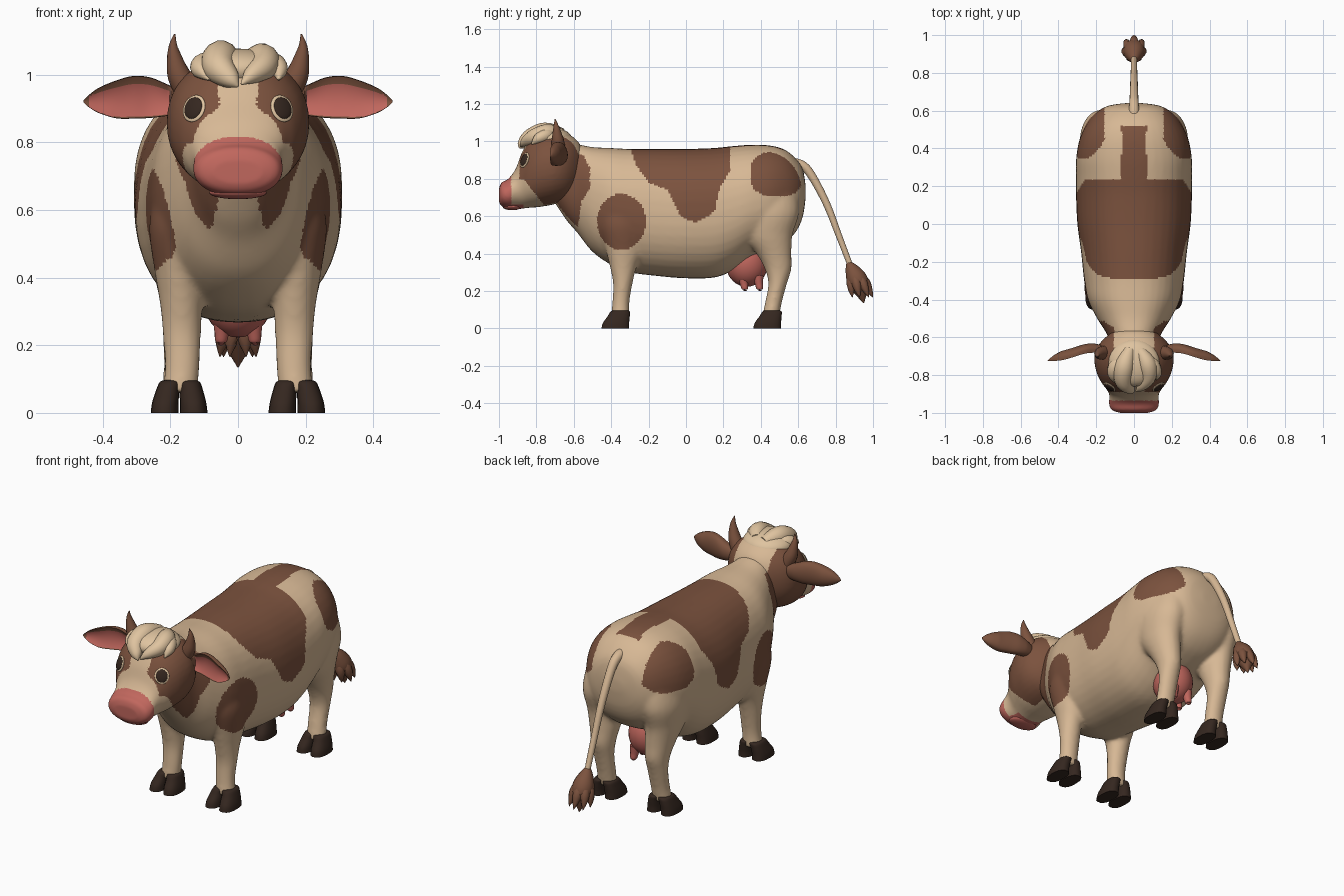
import bpy, bmesh, math
from mathutils import Vector, Matrix
from mathutils.bvhtree import BVHTree

if "Cube" in bpy.data.objects:
    bpy.data.objects.remove(bpy.data.objects["Cube"])

def material(name, rgb):
    m = bpy.data.materials.new(name)
    m.diffuse_color = (*rgb, 1)
    m.use_nodes = True
    m.node_tree.nodes["Principled BSDF"].inputs["Base Color"].default_value = m.diffuse_color
    return m

CREAM = material("cream_hide", (0.68, 0.48, 0.30))
BROWN = material("brown_hide", (0.20, 0.085, 0.048))
PINK = material("pink_skin", (0.53, 0.135, 0.11))
DARK = material("dark_hoof", (0.035, 0.02, 0.014))
HAIR = material("pale_hair", (0.74, 0.55, 0.35))

def smooth_rows(rows, k=6):
    """Catmull-Rom interpolation of tuples."""
    out = []
    for i in range(len(rows) - 1):
        a, b, c, d = (rows[min(max(j, 0), len(rows) - 1)] for j in range(i - 1, i + 3))
        for s in range(k):
            t = s / k
            out.append([q + 0.5 * t * (r - p + t * (2*p - 5*q + 4*r - w + t * (3*(q - r) + w - p)))
                        for p, q, r, w in zip(a, b, c, d)])
    return out + [list(rows[-1])]

def loft(bm, rings, n=24, power=2.0):
    """Skin rings of (centre, u, v) with superelliptic sections."""
    def sp(v):
        return math.copysign(abs(v) ** (2 / power), v)
    loops = []
    for c, u, v in rings:
        loops.append([bm.verts.new(c + u * sp(math.cos(a)) + v * sp(math.sin(a)))
                      for a in (2 * math.pi * i / n for i in range(n))])
    for p, q in zip(loops, loops[1:]):
        for i in range(n):
            j = (i + 1) % n
            bm.faces.new((p[i], p[j], q[j], q[i]))
    bm.faces.new(loops[0][::-1])
    bm.faces.new(loops[-1])

def tube(bm, rows, n=14, k=5):
    """Round tube through (x, y, z, radius)."""
    rows = smooth_rows(rows, k)
    pts = [Vector(r[:3]) for r in rows]
    rings = []
    for i, r in enumerate(rows):
        d = pts[min(i + 1, len(pts) - 1)] - pts[max(i - 1, 0)]
        q = d.to_track_quat('Z', 'Y')
        rad = max(r[3], 0.001)
        rings.append((pts[i], q @ Vector((rad, 0, 0)), q @ Vector((0, rad, 0))))
    loft(bm, rings, n)

def ball(bm, c, s, rot=None):
    m = Matrix.Translation(c) @ (rot or Matrix()) @ Matrix.Diagonal((*s, 1))
    bmesh.ops.create_uvsphere(bm, u_segments=28, v_segments=18, radius=1, matrix=m)

def along_y(bm, rows, power):
    loft(bm, [(Vector((0, y, (b + t) / 2)), Vector((w, 0, 0)), Vector((0, 0, max(t - b, .002) / 2)))
              for y, b, t, w in smooth_rows(rows)], 40, power)

def along_z(bm, rows, side, n=24, power=2.0):
    loft(bm, [(Vector((side * x, y, z)), Vector((rx, 0, 0)), Vector((0, ry, 0)))
              for z, x, y, rx, ry in smooth_rows(rows)], n, power)

def finish(name, bm, mats, rule=None, voxel=0, angle=50):
    bmesh.ops.recalc_face_normals(bm, faces=bm.faces)
    me = bpy.data.meshes.new(name)
    bm.to_mesh(me)
    bm.free()
    ob = bpy.data.objects.new(name, me)
    bpy.context.collection.objects.link(ob)
    if voxel:  # blend overlapping volumes into one skin
        m = ob.modifiers.new("blend", 'REMESH')
        m.mode, m.voxel_size = 'VOXEL', voxel
        s = ob.modifiers.new("soften", 'SMOOTH')
        s.factor, s.iterations = 0.5, 8
        dg = bpy.context.evaluated_depsgraph_get()
        me = bpy.data.meshes.new_from_object(ob.evaluated_get(dg))
        ob.modifiers.clear()
        ob.data = me
    me.materials.clear()
    for m in mats:
        me.materials.append(m)
    if rule:
        for p in me.polygons:
            p.material_index = int(rule(p.center, p.normal))
    bpy.ops.object.select_all(action='DESELECT')
    bpy.context.view_layer.objects.active = ob
    ob.select_set(True)
    bpy.ops.object.shade_smooth_by_angle(angle=math.radians(angle))
    return ob

def lerp(pts, t):
    for (a, va), (b, vb) in zip(pts, pts[1:]):
        if a <= t <= b:
            return va + (vb - va) * (t - a) / (b - a)
    return pts[0][1] if t < pts[0][0] else pts[-1][1]

# Torso, neck and legs as one blended skin
bm = bmesh.new()
along_y(bm, [(-.72, .70, .98, .09), (-.64, .58, .99, .125), (-.58, .51, .985, .145), (-.50, .41, .97, .195),
             (-.40, .34, .965, .245), (-.30, .30, .96, .264), (-.15, .28, .96, .28), (0, .268, .96, .30),
             (.15, .272, .965, .307), (.25, .31, .975, .308), (.35, .38, .982, .306), (.45, .42, .978, .288),
             (.53, .46, .955, .25), (.59, .52, .905, .20), (.625, .60, .85, .14), (.64, .70, .76, .05)], 2.25)
FRONT = [(.06, .172, -.352, .052, .050), (.14, .165, -.348, .052, .046), (.24, .166, -.338, .057, .052),
         (.33, .168, -.335, .064, .072), (.42, .172, -.33, .075, .10), (.55, .175, -.34, .088, .12),
         (.66, .17, -.34, .07, .10)]
HIND = [(.06, .172, .452, .052, .046), (.14, .168, .468, .052, .045), (.24, .168, .49, .055, .050),
        (.32, .168, .492, .062, .072), (.40, .172, .47, .075, .094), (.50, .18, .435, .092, .135),
        (.62, .175, .44, .112, .165), (.75, .16, .45, .10, .14)]
for side in (-1, 1):
    along_z(bm, FRONT, side)
    along_z(bm, HIND, side)

SADDLE = [(-.30, .97), (-.27, .88), (-.20, .78), (-.10, .74), (-.03, .60), (.05, .565),
          (.15, .62), (.18, .75), (.235, .84), (.24, .98)]
NECK = [(.49, -.60), (.56, -.575), (.68, -.56), (.75, -.515), (.86, -.515), (.93, -.55), (1, -.57)]

def body_patch(c, n):
    x, y, z = abs(c.x), c.y, c.z
    shoulder = ((y + .345) / .13) ** 2 + ((z - .57) / .15) ** 2 < 1 and x > .15
    saddle = -.295 < y < .235 and z > lerp(SADDLE, y)
    strip = .2 < y < .52 and z > .85 and x < .057 + .015 * abs(math.cos(y * 11))
    hip = abs((y - .485) / .142) ** 2.6 + abs((z - .825) / .12) ** 2.6 < 1 and x > .155
    neck = y < lerp(NECK, z) and z > .49 and x > (.105 if z > .85 else .045 + .25 * max(0, .68 - z))
    return shoulder or saddle or strip or hip or neck

finish("body", bm, [CREAM, BROWN], body_patch, .011)

# Head with muzzle
bm = bmesh.new()
along_y(bm, [(-1.0, .675, .75, .075), (-.985, .652, .782, .118), (-.95, .64, .80, .133), (-.91, .638, .855, .130),
             (-.88, .64, .935, .142), (-.84, .645, 1.0, .172), (-.78, .65, 1.04, .200), (-.70, .665, 1.055, .210),
             (-.63, .69, 1.04, .180), (-.57, .75, .99, .11), (-.55, .82, .92, .04)], 2.15)

def head_patch(c, n):
    x, y, z = abs(c.x), c.y, c.z
    if y < -.935 or (z < .662 and y < -.865):
        return 2
    stripe = lerp([(.64, .05), (.70, .07), (.78, .11), (.84, .075), (.90, .055), (1.0, .06)], z)
    if y > -.66:
        stripe = .105 if z > .85 else .05
    front = -.89 if z > .8 else -.87 + (.8 - z) * .8
    return x > stripe and y > front

head = finish("head", bm, [CREAM, BROWN, PINK], head_patch, .008)
tree = BVHTree.FromPolygons([v.co for v in head.data.vertices], [p.vertices[:] for p in head.data.polygons])

# Lower lip
bm = bmesh.new()
ball(bm, (0, -.93, .651), (.085, .05, .019))
finish("lower_lip", bm, [PINK])

for side, tag in ((-1, "left"), (1, "right")):
    # Eye: pale rim plate with a dark centre
    loc, nor, _, _ = tree.ray_cast(Vector((side * .13, -2, .90)), Vector((0, 1, 0)))
    rot = nor.to_track_quat('Z', 'Y').to_matrix().to_4x4()
    bm = bmesh.new()
    ball(bm, loc, (.038, .042, .008), rot)
    finish("eye_rim_" + tag, bm, [HAIR])
    bm = bmesh.new()
    ball(bm, loc + nor * .004, (.030, .034, .009), rot)
    finish("eye_" + tag, bm, [DARK])

    # Horn
    bm = bmesh.new()
    tube(bm, [(side * .15, -.68, .95, .038), (side * .175, -.685, 1.0, .034), (side * .187, -.69, 1.045, .024),
              (side * .192, -.695, 1.085, .013), (side * .187, -.70, 1.12, .002)])
    finish("horn_" + tag, bm, [BROWN])

    # Ear: leaf loft with a hollowed front
    EAR = [(.17, -.665, .92, .035), (.21, -.665, .925, .047), (.26, -.67, .932, .060), (.31, -.685, .933, .063),
           (.36, -.70, .927, .056), (.41, -.712, .924, .038), (.44, -.72, .922, .019), (.457, -.725, .921, .003)]
    bm = bmesh.new()
    rows = smooth_rows(EAR)
    loft(bm, [(Vector((side * x, y, z)), Vector((0, 0, h)), Vector((0, -.034 * min(1, h / .05), 0)))
              for x, y, z, h in rows], 28)
    for v in bm.verts:
        x, y, z, h = min(rows, key=lambda r: abs(r[0] - abs(v.co.x)))
        if v.co.y < y - .001 and abs(v.co.x) > .2:
            v.co.y = y - .034 * min(1, h / .05) * (abs(v.co.z - z) / max(h, .003)) ** 2 * .5

    def ear_patch(c, n):
        x, y, z, h = min(rows, key=lambda r: abs(r[0] - abs(c.x)))
        return c.y < y + .002 and -.92 < (c.z - z) / h < .66 and .2 < abs(c.x) < .44
    finish("ear_" + tag, bm, [BROWN, PINK], ear_patch, angle=70)

    # Hooves: two toes on every foot
    for leg, y0 in (("front", 0), ("hind", .812)):
        bm = bmesh.new()
        for inner in (-1, 1):
            along_z(bm, [(0, .174 + inner * .043, -.378 + y0, .041, .075),
                         (.03, .174 + inner * .041, -.374 + y0, .039, .071),
                         (.065, .173 + inner * .035, -.36 + y0, .035, .060),
                         (.09, .172 + inner * .028, -.352 + y0, .032, .052),
                         (.097, .172 + inner * .024, -.35 + y0, .022, .036)], side, 18, 2.4)
        finish(f"{leg}_hoof_{tag}", bm, [DARK])

# Forelock: cap with swept locks
bm = bmesh.new()
ball(bm, (0, -.735, 1.015), (.135, .125, .062))
tube(bm, [(-.02, -.66, 1.04, .03), (-.05, -.75, 1.05, .052), (-.055, -.83, 1.02, .048),
          (-.02, -.875, .985, .028), (.0, -.89, .965, .003)])
tube(bm, [(.03, -.67, 1.04, .03), (.07, -.74, 1.045, .048), (.075, -.81, 1.025, .042),
          (.04, -.86, .998, .026), (.01, -.885, .972, .003)])
tube(bm, [(.04, -.70, 1.04, .02), (.095, -.74, 1.035, .034), (.12, -.79, 1.015, .028), (.12, -.825, .985, .003)])
tube(bm, [(-.04, -.70, 1.04, .02), (-.095, -.75, 1.03, .036), (-.11, -.80, 1.015, .028), (-.085, -.85, .985, .003)])
finish("forelock", bm, [HAIR])

# Udder with teats
bm = bmesh.new()
ball(bm, (0, .325, .345), (.105, .112, .122))
for sx in (-1, 1):
    for y in (.305, .385):
        tube(bm, [(sx * .045, y, .28, .03), (sx * .048, y + .005, .24, .022),
                  (sx * .05, y + .01, .212, .017), (sx * .05, y + .01, .200, .004)])
finish("udder", bm, [PINK])

# Tail
bm = bmesh.new()
tube(bm, [(0, .56, .885, .03), (0, .62, .872, .026), (0, .67, .82, .023), (0, .75, .67, .020),
          (0, .82, .49, .017), (0, .885, .32, .015)])
finish("tail", bm, [CREAM])

# Tail tuft: bulb with pointed strands
bm = bmesh.new()
tube(bm, [(0, .868, .355, .012), (0, .885, .32, .036), (0, .91, .27, .056), (0, .93, .22, .05), (0, .95, .135, .002)])
for i in range(7):
    a = 2 * math.pi * i / 7 + math.pi / 2
    dx, dy = math.cos(a), math.sin(a)
    tube(bm, [(dx * .012, .895 + dy * .012, .31, .015), (dx * .038, .918 + dy * .038, .25, .026),
              (dx * .05, .93 + dy * .05, .205, .018), (dx * .055, .942 + dy * .058, .165, .001)], 8, 3)
finish("tail_tuft", bm, [BROWN])
